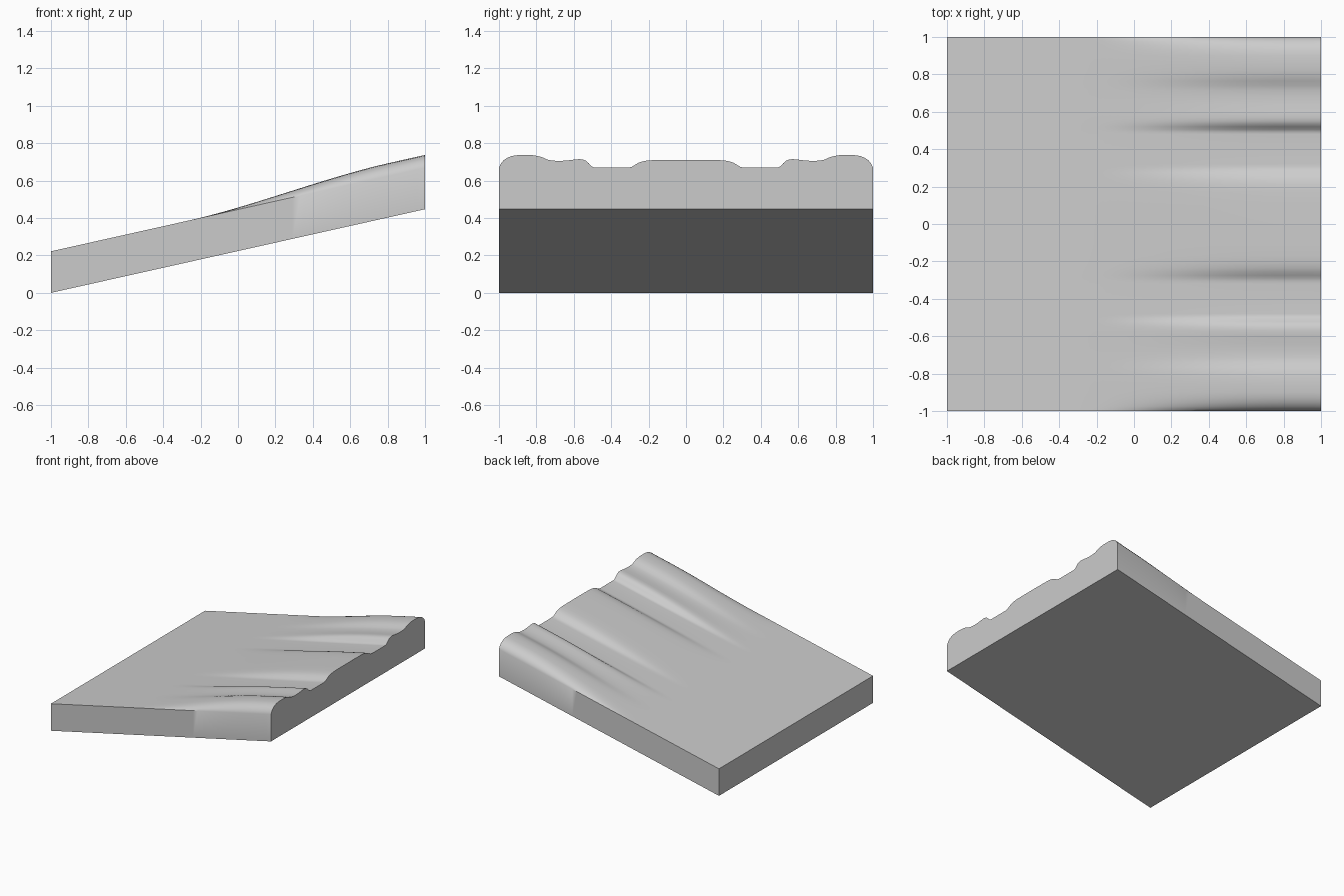
import bpy, bmesh

if "Cube" in bpy.data.objects:
    bpy.data.objects.remove(bpy.data.objects["Cube"])

SLOPE, THICK = 0.2235, 0.222
X_STEPS = 48

# Half cross-section of the ripples at the high end: (distance from centre, height)
HALF = [(0, .042), (.1, .042), (.17, .041), (.21, .038), (.235, .033), (.255, .026),
        (.275, .014), (.29, .005), (.305, .001), (.32, 0), (.4, 0), (.48, 0), (.492, .001),
        (.505, .008), (.52, .024), (.535, .037), (.55, .043), (.57, .046), (.6, .043),
        (.64, .038), (.68, .036), (.715, .038), (.74, .043), (.765, .054), (.79, .062),
        (.82, .067), (.86, .068), (.9, .067), (.93, .063), (.955, .053), (.975, .040),
        (.99, .022), (1, 0)]
PROFILE = [(-y, h) for y, h in reversed(HALF[1:])] + HALF


def fade(x):
    """Ripples fade in from the flat low end to the high end."""
    t = min(max((x + 0.27) / 1.09, 0), 1)
    return t * t * (3 - 2 * t)


bm = bmesh.new()
xs = [-1 + 2 * i / X_STEPS for i in range(X_STEPS + 1)]

# Rippled top surface
top = [[bm.verts.new((x, y, THICK + SLOPE * (x + 1) + h * fade(x))) for y, h in PROFILE]
       for x in xs]
for a, b in zip(top, top[1:]):
    for j in range(len(PROFILE) - 1):
        bm.faces.new((a[j], b[j], b[j + 1], a[j + 1]))

# Side walls, end walls and sloped underside
low = [[bm.verts.new((x, y, SLOPE * (x + 1))) for y in (-1, 1)] for x in xs]
for i in range(X_STEPS):
    bm.faces.new((low[i][0], low[i + 1][0], top[i + 1][0], top[i][0]))
    bm.faces.new((low[i + 1][1], low[i][1], top[i][-1], top[i + 1][-1]))
    bm.faces.new((low[i][1], low[i + 1][1], low[i + 1][0], low[i][0]))
bm.faces.new([low[-1][0], low[-1][1]] + top[-1][::-1])
bm.faces.new([low[0][1], low[0][0]] + top[0])
bmesh.ops.recalc_face_normals(bm, faces=bm.faces)

mesh = bpy.data.meshes.new("rippled_ramp")
bm.to_mesh(mesh)
bm.free()
ramp = bpy.data.objects.new("rippled_ramp", mesh)
bpy.context.collection.objects.link(ramp)

# Plain grey
grey = bpy.data.materials.new("light_grey")
grey.diffuse_color = (0.6, 0.6, 0.6, 1)
grey.use_nodes = True
grey.node_tree.nodes["Principled BSDF"].inputs["Base Color"].default_value = grey.diffuse_color
mesh.materials.append(grey)

bpy.context.view_layer.objects.active = ramp
ramp.select_set(True)
bpy.ops.object.shade_smooth_by_angle(angle=0.7)
